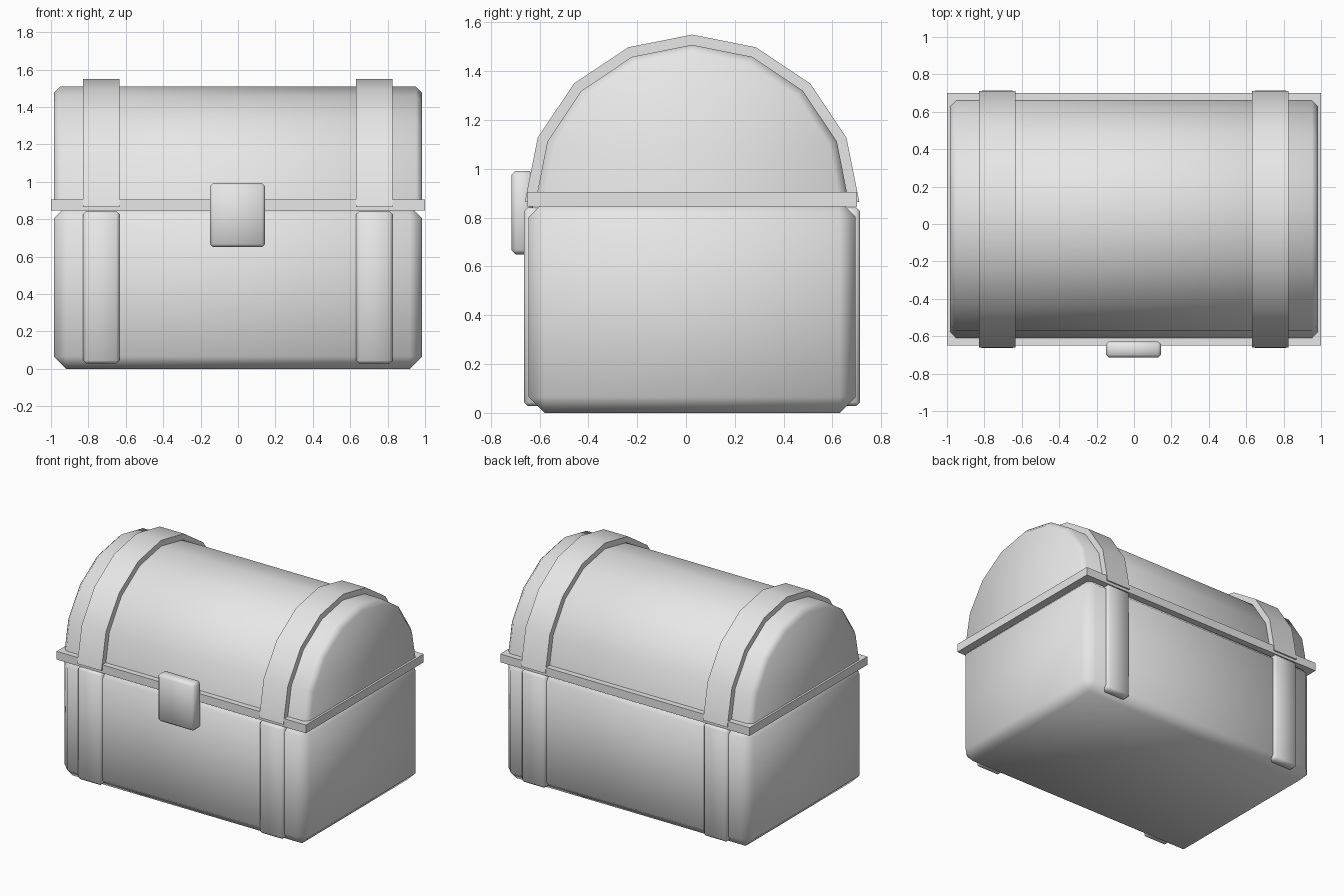
import bpy, bmesh, math

if "Cube" in bpy.data.objects:
    bpy.data.objects.remove(bpy.data.objects["Cube"])

grey = bpy.data.materials.new("plain grey")
grey.diffuse_color = (0.8, 0.8, 0.8, 1)
grey.use_nodes = True
grey.node_tree.nodes["Principled BSDF"].inputs["Base Color"].default_value = grey.diffuse_color
MID_Y = 0.025  # centre line of the chest


def finish(bm, name, bevel=0.0, edges=None, smooth=True):
    """Bevel the chosen edges and turn the bmesh into an object."""
    bmesh.ops.recalc_face_normals(bm, faces=bm.faces)
    if bevel:
        chosen = [e for e in bm.edges if edges is None or edges(e)]
        bmesh.ops.bevel(bm, geom=chosen, offset=bevel, segments=1,
                        affect='EDGES', clamp_overlap=True)
    mesh = bpy.data.meshes.new(name)
    bm.to_mesh(mesh)
    bm.free()
    mesh.materials.append(grey)
    ob = bpy.data.objects.new(name, mesh)
    bpy.context.collection.objects.link(ob)
    if smooth:
        bpy.ops.object.select_all(action='DESELECT')
        ob.select_set(True)
        bpy.context.view_layer.objects.active = ob
        bpy.ops.object.shade_smooth_by_angle(angle=math.radians(50))
    return ob


def box(name, x, y, z, bevel=0.0):
    """Box between the given (low, high) limits on each axis."""
    bm = bmesh.new()
    bmesh.ops.create_cube(bm, size=1)
    for v in bm.verts:
        for i, (lo, hi) in enumerate((x, y, z)):
            v.co[i] = lo if v.co[i] < 0 else hi
    return finish(bm, name, bevel, smooth=bevel > 0)


def half_drum(name, radius, x, z, bevel=0.0):
    """Eight-sided half cylinder lying along x."""
    bm = bmesh.new()
    ring = []
    for i in range(9):
        a = math.pi * i / 8
        ring.append(bm.verts.new((x[0], MID_Y + radius * math.cos(a),
                                  z + radius * math.sin(a))))
    face = bm.faces.new(ring)
    out = bmesh.ops.extrude_face_region(bm, geom=[face])['geom']
    for v in out:
        if isinstance(v, bmesh.types.BMVert):
            v.co.x = x[1]
    # only the edges around the two end caps are rounded
    return finish(bm, name, bevel,
                  lambda e: abs(e.verts[0].co.x - e.verts[1].co.x) < 1e-5
                  and max(v.co.z for v in e.verts) > z + 0.01)


# Chest body, rim and domed lid
box("chest_body", (-0.985, 0.985), (-0.645, 0.695), (0, 0.868), 0.065)
box("lid_rim", (-1, 1), (-0.65, 0.70), (0.845, 0.905))
half_drum("lid", 0.642, (-0.985, 0.985), 0.866, 0.033)

# Bands over the lid, with straps below them on front and back
for side, cx in (("left", -0.731), ("right", 0.729)):
    span = (cx - 0.097, cx + 0.097)
    half_drum(side + "_lid_band", 0.685, span, 0.865)
    box(side + "_front_strap", span, (-0.664, -0.59), (0.028, 0.842), 0.016)
    box(side + "_back_strap", span, (0.64, 0.714), (0.028, 0.842), 0.016)

# Clasp
box("clasp", (-0.15, 0.145), (-0.715, -0.627), (0.65, 0.992), 0.017)
